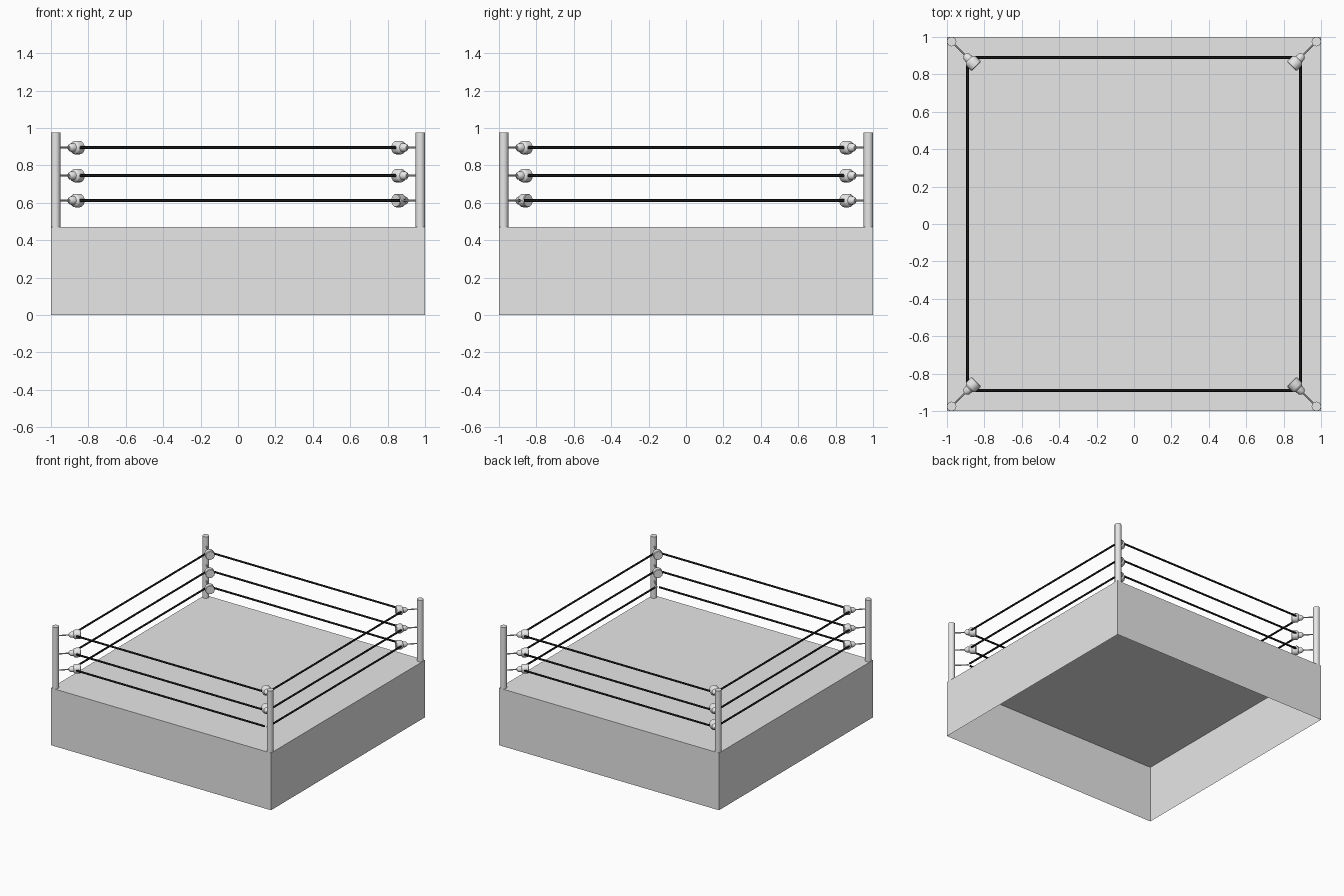
import bpy, bmesh, math
from mathutils import Vector

if "Cube" in bpy.data.objects:
    bpy.data.objects.remove(bpy.data.objects["Cube"])

def material(name, v):
    m = bpy.data.materials.new(name)
    m.diffuse_color = (v, v, v, 1)
    m.use_nodes = True
    m.node_tree.nodes["Principled BSDF"].inputs["Base Color"].default_value = m.diffuse_color
    return m

GREY = material("light grey", 0.8)
BLACK = material("rope black", 0.008)
LEVELS = (("lower", 0.612), ("middle", 0.745), ("upper", 0.895))
CORNERS = {"front_left": (-1, -1), "front_right": (1, -1),
           "back_right": (1, 1), "back_left": (-1, 1)}

def finish(name, bm, mat, smooth=True):
    me = bpy.data.meshes.new(name)
    bmesh.ops.recalc_face_normals(bm, faces=bm.faces)
    bm.to_mesh(me)
    bm.free()
    me.materials.append(mat)
    ob = bpy.data.objects.new(name, me)
    bpy.context.collection.objects.link(ob)
    if smooth:
        bpy.context.view_layer.objects.active = ob
        ob.select_set(True)
        bpy.ops.object.shade_smooth_by_angle(angle=math.radians(35))
        ob.select_set(False)
    return ob

def turned(name, start, direction, profile, mat, sides=16):
    """Round part: profile is (distance along direction, radius)."""
    d = Vector(direction).normalized()
    rot = d.to_track_quat('Z', 'Y')
    bm = bmesh.new()
    rings = []
    for t, r in profile:
        rings.append([bm.verts.new(Vector(start) + rot @ Vector(
            (r * math.cos(2 * math.pi * i / sides),
             r * math.sin(2 * math.pi * i / sides), t)))
            for i in range(sides)])
    for a, b in zip(rings, rings[1:]):
        for i in range(sides):
            j = (i + 1) % sides
            bm.faces.new((a[i], a[j], b[j], b[i]))
    bm.faces.new(rings[0][::-1])
    bm.faces.new(rings[-1])
    return finish(name, bm, mat)

# Platform: a box shell, open underneath
bm = bmesh.new()
bmesh.ops.create_cube(bm, size=1)
for v in bm.verts:
    v.co = (v.co.x * 2, v.co.y * 2, (v.co.z + 0.5) * 0.47)
bm.normal_update()
bmesh.ops.delete(bm, geom=[f for f in bm.faces if f.normal.z < -0.5],
                 context='FACES_ONLY')
finish("platform", bm, GREY, smooth=False)

# Corner posts, with tie rods and turnbuckle pads at each rope height
for corner, (sx, sy) in CORNERS.items():
    turned(corner + "_post", (sx * 0.975, sy * 0.975, 0.47), (0, 0, 1),
           [(0, 0.025), (0.505, 0.025)], GREY, 24)
    inward = (-sx, -sy, 0)
    for level, z in LEVELS:
        turned(f"{corner}_{level}_rod", (sx * 0.965, sy * 0.965, z), inward,
               [(0, 0.005), (0.115, 0.005)], GREY, 8)
        # this one corner has a bare rod at the lowest rope
        if (corner, level) == ("front_right", "lower"):
            continue
        turned(f"{corner}_{level}_pad", (sx * 0.905, sy * 0.905, z), inward,
               [(0, 0.01), (0.012, 0.021), (0.034, 0.024), (0.042, 0.034),
                (0.046, 0.036), (0.084, 0.036), (0.088, 0.033)], GREY)

# Ropes: three on every side
R, L = 0.89, 0.865
for level, z in LEVELS:
    for side, start, d in (("front", (-L, -R, z), (1, 0, 0)),
                           ("back", (-L, R, z), (1, 0, 0)),
                           ("left", (-R, -L, z), (0, 1, 0)),
                           ("right", (R, -L, z), (0, 1, 0))):
        turned(f"{side}_{level}_rope", start, d,
               [(0, 0.0075), (2 * L, 0.0075)], BLACK, 12)
